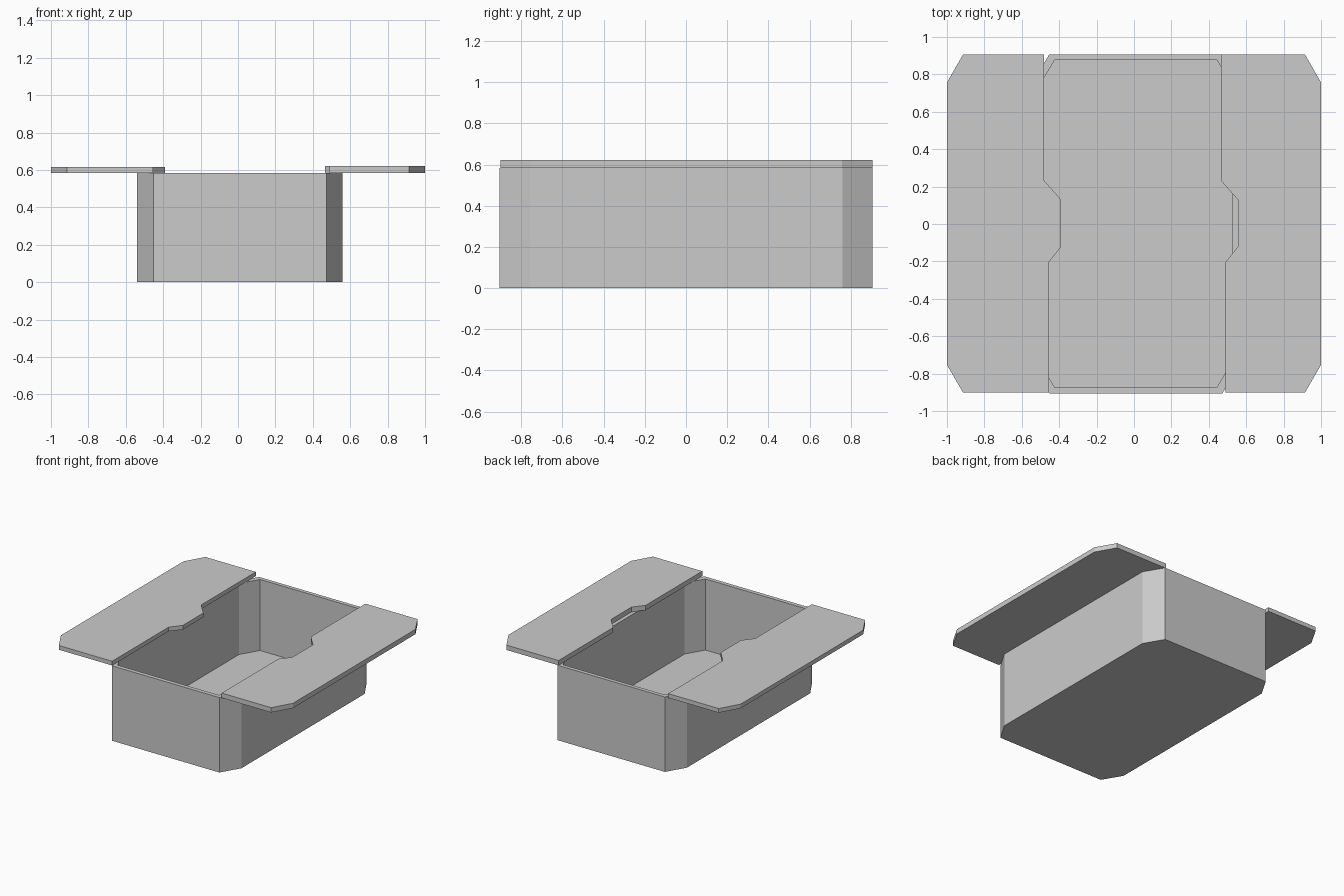
import bpy, bmesh

if "Cube" in bpy.data.objects:
    bpy.data.objects.remove(bpy.data.objects["Cube"])


def make_object(name, bm):
    bmesh.ops.recalc_face_normals(bm, faces=bm.faces)
    mesh = bpy.data.meshes.new(name)
    bm.to_mesh(mesh)
    bm.free()
    obj = bpy.data.objects.new(name, mesh)
    bpy.context.collection.objects.link(obj)
    return obj


def ring(bm, outline, z):
    return [bm.verts.new((x, y, z)) for x, y in outline]


def bridge(bm, a, b):
    for i in range(len(a)):
        j = (i + 1) % len(a)
        bm.faces.new((a[i], a[j], b[j], b[i]))


def chamfered(x0, x1, y0, y1, cx, cy):
    return [(x0 + cx, y0), (x1 - cx, y0), (x1, y0 + cy), (x1, y1 - cy),
            (x1 - cx, y1), (x0 + cx, y1), (x0, y1 - cy), (x0, y0 + cy)]


# Open box with chamfered corners: outer shell, rim, inner shell and floor
RIM_Z, FLOOR_Z = 0.584, 0.03
outer = chamfered(-0.54, 0.56, -0.905, 0.907, 0.087, 0.147)
inner = chamfered(-0.507, 0.526, -0.873, 0.877, 0.083, 0.14)
bm = bmesh.new()
rings = [ring(bm, outer, 0), ring(bm, outer, RIM_Z),
         ring(bm, inner, RIM_Z), ring(bm, inner, FLOOR_Z)]
for a, b in zip(rings, rings[1:]):
    bridge(bm, a, b)
bm.faces.new(rings[0])
bm.faces.new(rings[-1])
make_object("box", bm)

# Matching meeting edge of the two flaps, front to back (tab and notch)
EDGE = [(-0.455, -0.90), (-0.455, -0.203), (-0.39, -0.122),
        (-0.39, 0.13), (-0.48, 0.232), (-0.48, 0.905)]


def make_flap(name, side, shift, top):
    seam = [(x + shift, y) for x, y in EDGE]
    rim = [(side * 0.915, 0.905), (side, 0.757),
           (side, -0.753), (side * 0.915, -0.90)]
    bm = bmesh.new()
    low, high = ring(bm, seam + rim, RIM_Z), ring(bm, seam + rim, top)
    bridge(bm, low, high)
    bm.faces.new(low)
    bm.faces.new(high)
    make_object(name, bm)


# Two flaps slid open to the sides
make_flap("left_flap", -1, 0, 0.617)
make_flap("right_flap", 1, 0.945, 0.622)
